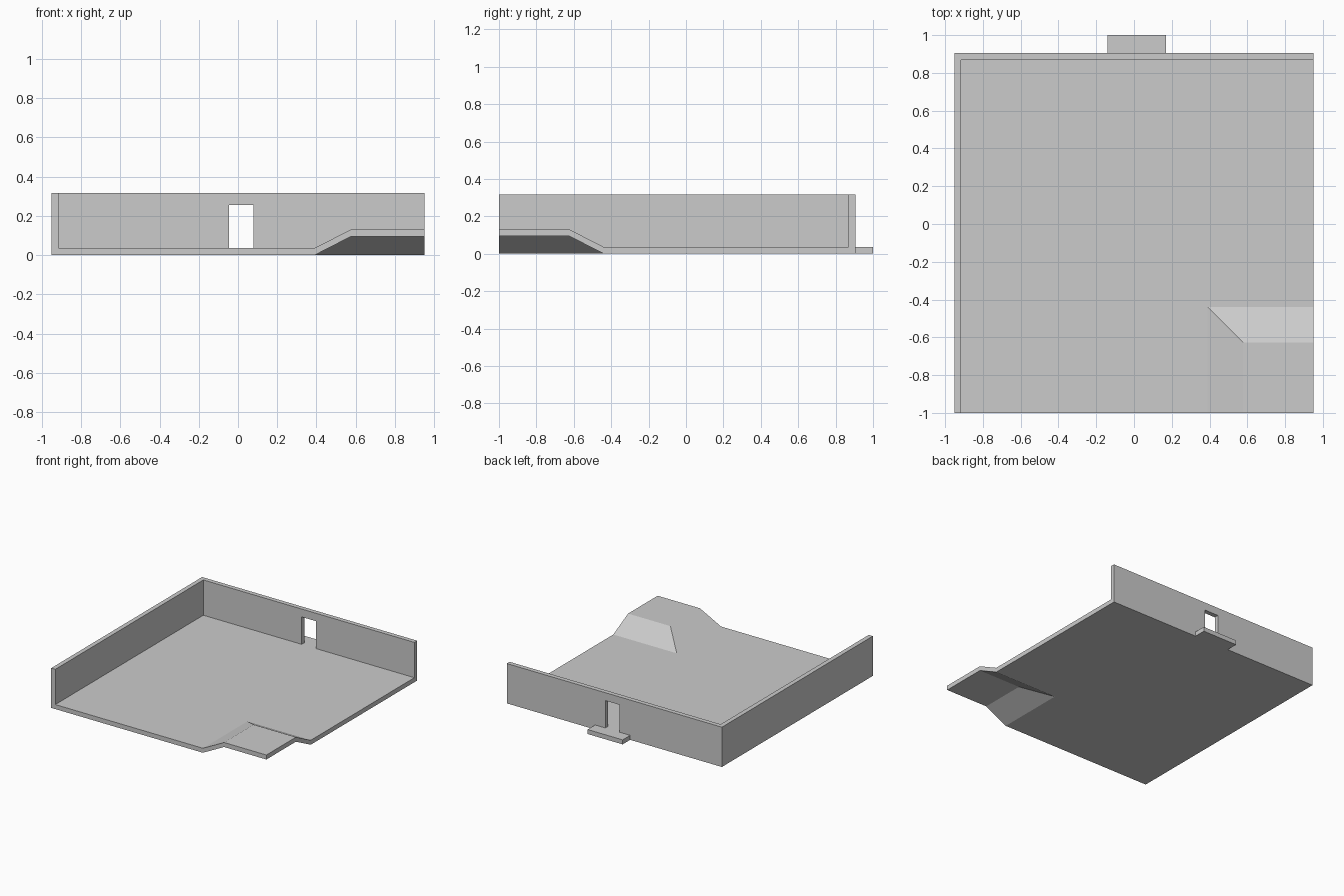
import bpy, bmesh
from mathutils import Vector

if "Cube" in bpy.data.objects:
    bpy.data.objects.remove(bpy.data.objects["Cube"])

W, FRONT, BACK = 0.951, -1.0, 0.905   # plan extents
T = 0.036                             # thickness of floor and walls
H = 0.318                             # wall height
RISE = 0.096                          # height of the raised corner


def solid(name, points, faces, offset):
    """Sheet of faces swept by an offset into a closed solid."""
    bm = bmesh.new()
    low = [bm.verts.new(p) for p in points]
    high = [bm.verts.new(Vector(p) + Vector(offset)) for p in points]
    edges = {(f[i - 1], f[i]) for f in faces for i in range(len(f))}
    for f in faces:
        bm.faces.new([low[i] for i in reversed(f)])
        bm.faces.new([high[i] for i in f])
    for a, b in edges:
        if (b, a) not in edges:       # outer rim only
            bm.faces.new((low[a], low[b], high[b], high[a]))
    bmesh.ops.recalc_face_normals(bm, faces=bm.faces)
    mesh = bpy.data.meshes.new(name)
    bm.to_mesh(mesh)
    bm.free()
    obj = bpy.data.objects.new(name, mesh)
    bpy.context.collection.objects.link(obj)
    return obj


def block(name, x0, x1, y0, y1, z0, z1):
    pts = [(x0, y0, z0), (x1, y0, z0), (x1, y1, z0), (x0, y1, z0)]
    return solid(name, pts, [(0, 1, 2, 3)], (0, 0, z1 - z0))


# Floor slab, with the front right corner lifted on two mitred slopes
xa, xb, ya, yb = 0.39, 0.577, -0.44, -0.627
floor_points = [
    (-W, FRONT, 0), (xa, FRONT, 0), (xb, FRONT, RISE), (W, FRONT, RISE),
    (W, yb, RISE), (W, ya, 0), (W, BACK, 0), (-W, BACK, 0),
    (xa, ya, 0), (xb, yb, RISE)]
floor_faces = [(0, 1, 8, 5, 6, 7), (1, 2, 9, 8), (8, 9, 4, 5), (2, 3, 4, 9)]
solid("floor", floor_points, floor_faces, (0, 0, T))

# Left wall
block("left_wall", -W, -W + T, FRONT, BACK - T, T, H)

# Back wall, profile notched by the doorway
d0, d1, dz = -0.045, 0.08, 0.255
profile = [(-W, T), (d0, T), (d0, dz), (d1, dz), (d1, T), (W, T), (W, H), (-W, H)]
solid("back_wall", [(x, BACK, z) for x, z in profile], [tuple(range(8))], (0, -T, 0))

# Doorstep outside the doorway
block("doorstep", -0.14, 0.17, BACK, 1.0, 0, T)
